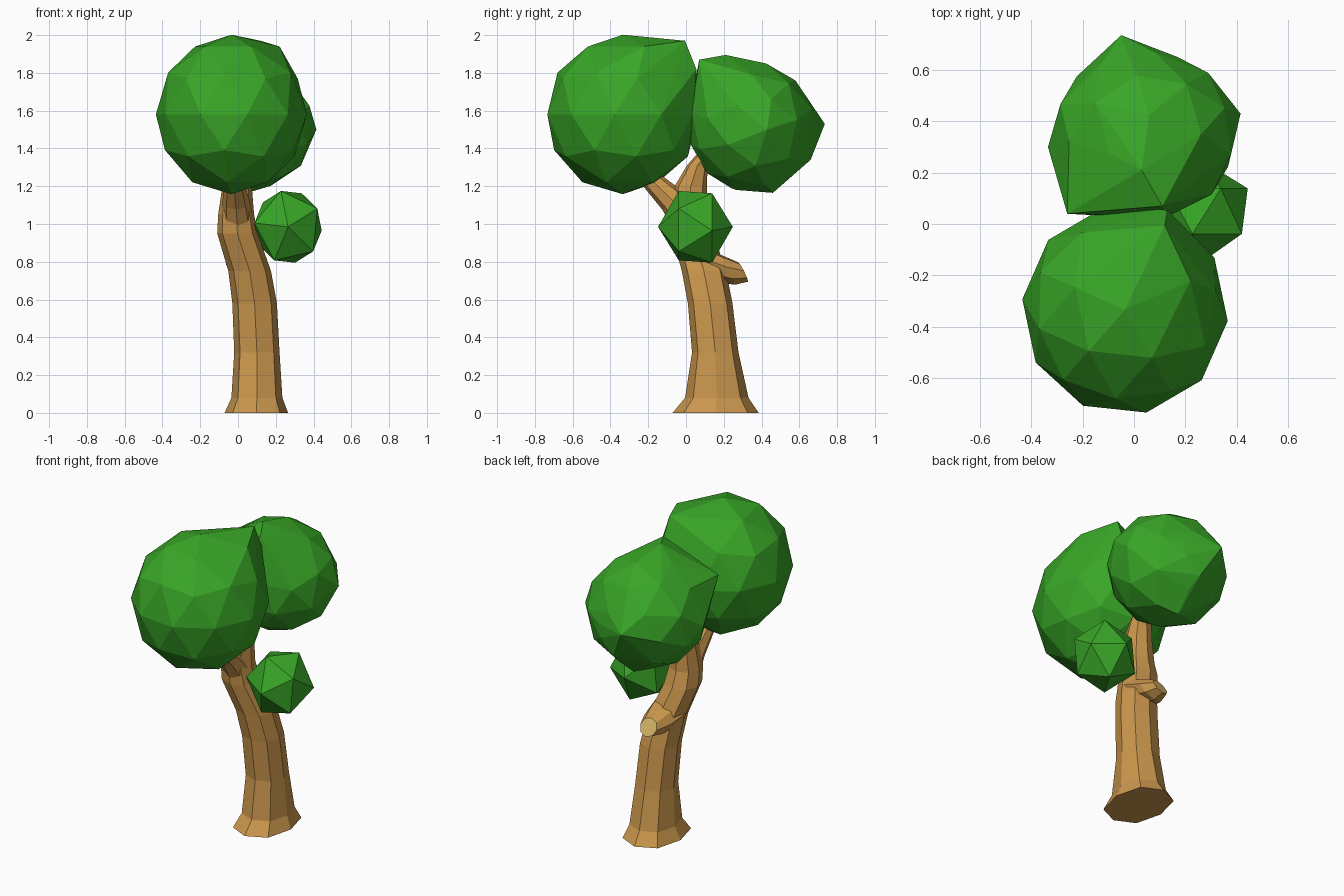
import bpy, bmesh, math
from mathutils import Vector, Euler

if "Cube" in bpy.data.objects:
    bpy.data.objects.remove(bpy.data.objects["Cube"])


def material(name, color):
    m = bpy.data.materials.new(name)
    m.diffuse_color = (*color, 1)
    m.use_nodes = True
    m.node_tree.nodes["Principled BSDF"].inputs["Base Color"].default_value = m.diffuse_color
    return m


leaf = material("leaf_green", (0.04, 0.38, 0.02))
bark = material("bark", (0.60, 0.31, 0.075))
cut = material("cut_wood", (0.68, 0.46, 0.14))


def finish(bm, name, mats):
    bmesh.ops.recalc_face_normals(bm, faces=bm.faces)
    mesh = bpy.data.meshes.new(name)
    bm.to_mesh(mesh)
    bm.free()
    for m in mats:
        mesh.materials.append(m)
    ob = bpy.data.objects.new(name, mesh)
    bpy.context.collection.objects.link(ob)
    return ob


def tube(name, rings, axis, mats, sides=8, corner=1.0):
    """Loft rings of (x, y, z, rx, ry) that all face along axis."""
    bm = bmesh.new()
    rot = Vector((0, 0, 1)).rotation_difference(Vector(axis).normalized())
    loops = []
    for x, y, z, rx, ry in rings:
        loop = []
        for i in range(sides):
            a = 2 * math.pi * i / sides
            k = corner if i % 2 else 1.0
            p = rot @ Vector((k * rx * math.cos(a), k * ry * math.sin(a), 0))
            loop.append(bm.verts.new(p + Vector((x, y, z))))
        loops.append(loop)
    for low, high in zip(loops, loops[1:]):
        for i in range(sides):
            j = (i + 1) % sides
            bm.faces.new((low[i], low[j], high[j], high[i]))
    bm.faces.new(loops[0][::-1])
    end = bm.faces.new(loops[-1])
    end.material_index = len(mats) - 1
    return finish(bm, name, mats)


def crown(name, center, radii, turn, detail, corners=()):
    """Faceted leaf ball, pulled out to a few extra corner points."""
    bm = bmesh.new()
    bmesh.ops.create_icosphere(bm, subdivisions=detail, radius=1)
    bmesh.ops.delete(bm, geom=bm.faces[:], context='EDGES_FACES')
    rot = Euler([math.radians(t) for t in turn]).to_matrix()
    for v in bm.verts:
        p = rot @ v.co
        v.co = Vector(center) + Vector([p[i] * radii[i] for i in range(3)])
    for c in corners:
        bm.verts.new(c)
    bmesh.ops.convex_hull(bm, input=bm.verts[:])
    loose = [v for v in bm.verts if not v.link_faces]
    bmesh.ops.delete(bm, geom=loose, context='VERTS')
    return finish(bm, name, [leaf])


# Leaning trunk with flared foot; its upper end is the rear branch
tube("trunk", [
    (0.097, 0.157, 0.00, 0.168, 0.228),
    (0.100, 0.163, 0.08, 0.135, 0.168),
    (0.100, 0.155, 0.32, 0.120, 0.123),
    (0.088, 0.128, 0.58, 0.118, 0.118),
    (0.062, 0.095, 0.75, 0.113, 0.117),
    (-0.003, 0.035, 0.95, 0.107, 0.110),
    (-0.010, 0.015, 1.05, 0.095, 0.100),
    (-0.005, 0.025, 1.20, 0.078, 0.085),
    (0.000, 0.060, 1.31, 0.065, 0.055),
    (0.005, 0.160, 1.43, 0.050, 0.050),
], (0, 0, 1), [bark], corner=1.05)

# Front branch
tube("front_branch", [
    (0.000, 0.020, 1.01, 0.085, 0.095),
    (-0.010, -0.065, 1.12, 0.072, 0.075),
    (-0.020, -0.180, 1.23, 0.052, 0.055),
    (-0.020, -0.250, 1.31, 0.045, 0.045),
], (0, -0.6, 0.8), [bark])

# Sawn-off stub at the back, with a pale cut end
tube("branch_stub", [
    (0.045, 0.090, 0.800, 0.110, 0.115),
    (0.055, 0.215, 0.760, 0.088, 0.092),
    (0.055, 0.302, 0.746, 0.056, 0.058),
], (-0.12, 0.88, 0.44), [bark, cut])

# Leaf balls
crown("front_crown", (-0.035, -0.335, 1.58), (0.402, 0.408, 0.422),
      (0, 0, 12), 2, [(0.22, -0.22, 1.94), (0.12, -0.005, 1.97), (0.13, 0.055, 1.82)])
crown("rear_crown", (0.04, 0.345, 1.515), (0.367, 0.335, 0.345),
      (20, 0, 30), 2, [
          (-0.05, 0.735, 1.53), (0.415, 0.43, 1.50), (0.11, 0.07, 1.87),
          (-0.26, 0.04, 1.71), (0.03, 0.21, 1.895), (0.05, 0.44, 1.84),
          (0.04, 0.60, 1.71), (0.05, 0.46, 1.165), (0.05, 0.24, 1.19),
          (0.17, 0.65, 1.52), (-0.335, 0.30, 1.50), (0.05, 0.66, 1.34)])
crown("side_tuft", (0.265, 0.05, 0.985), (0.200, 0.198, 0.217),
      (90, -30, 0), 1)
